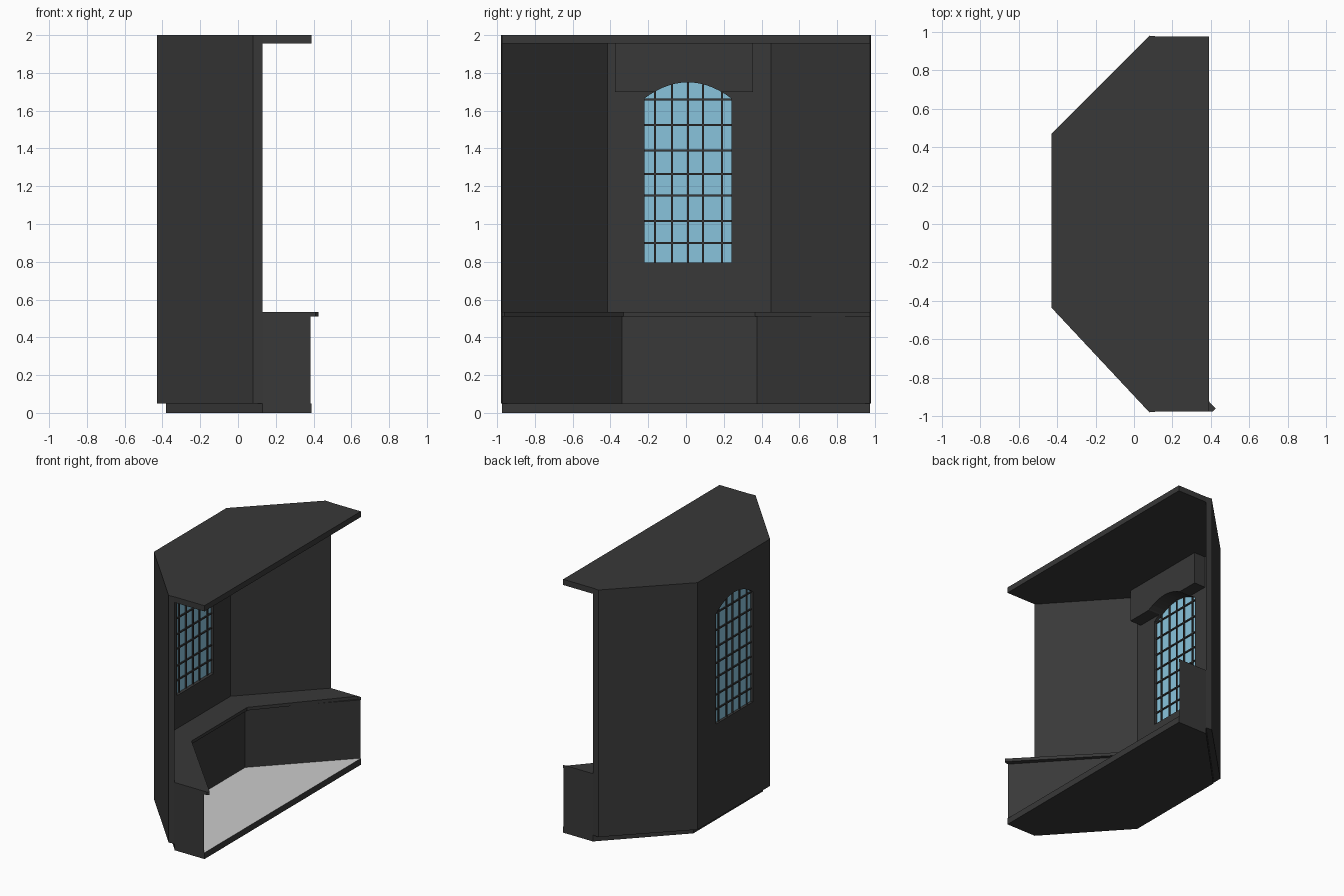
import bpy, bmesh

if "Cube" in bpy.data.objects:
    bpy.data.objects.remove(bpy.data.objects["Cube"])


def material(name, rgb):
    m = bpy.data.materials.new(name)
    m.diffuse_color = (*rgb, 1)
    m.use_nodes = True
    m.node_tree.nodes["Principled BSDF"].inputs["Base Color"].default_value = m.diffuse_color
    return m


DARK = material("dark_paint", (0.04, 0.04, 0.04))
GLASS = material("blue_glass", (0.25, 0.55, 0.72))
PALE = material("pale_floor", (0.6, 0.6, 0.6))


def prism(name, outline, lo, hi, axis="z", mat=DARK):
    """Extrude a 2D outline along z (outline is x,y) or along x (outline is y,z)."""
    bm = bmesh.new()
    place = (lambda a, b: (a, b, lo)) if axis == "z" else (lambda a, b: (lo, a, b))
    face = bm.faces.new([bm.verts.new(place(a, b)) for a, b in outline])
    new = bmesh.ops.extrude_face_region(bm, geom=[face])["geom"]
    step = (0, 0, hi - lo) if axis == "z" else (hi - lo, 0, 0)
    bmesh.ops.translate(bm, vec=step, verts=[v for v in new if isinstance(v, bmesh.types.BMVert)])
    bmesh.ops.recalc_face_normals(bm, faces=bm.faces)
    me = bpy.data.meshes.new(name)
    bm.to_mesh(me)
    bm.free()
    me.materials.append(mat)
    ob = bpy.data.objects.new(name, me)
    bpy.context.collection.objects.link(ob)
    return ob


def box(name, x, y, z):
    return prism(name, [(x[0], y[0]), (x[1], y[0]), (x[1], y[1]), (x[0], y[1])], *z)


# Plan lines of the bay, open towards +x
inner = [(0.13, -0.975), (-0.38, -0.415), (-0.38, 0.45), (0.13, 0.975)]
outer = [(0.08, 0.98), (-0.43, 0.47), (-0.43, -0.435), (0.08, -0.98)]
slab = inner + [(0.39, 0.975), (0.39, -0.975)]

# Floor with a pale top, and ceiling
floor = prism("floor", slab, 0, 0.05)
floor.data.materials.append(PALE)
for p in floor.data.polygons:
    if p.normal.z > 0.9:
        p.material_index = 1
prism("ceiling", slab, 1.955, 2.0)

# Three-sided wall with an arched window opening
wall = prism("bay_wall", inner + outer, 0.05, 2.0)
Y0, Y1, Z0 = -0.22, 0.24, 0.795
MID, HALF = (Y0 + Y1) / 2, (Y1 - Y0) / 2


def arch(y):
    return 1.665 + 0.085 * (1 - ((y - MID) / HALF) ** 2)


arc_pts = [(y, arch(y)) for y in [Y0 + (Y1 - Y0) * i / 14 for i in range(15)]]
window = [(Y1, Z0), (Y0, Z0)] + arc_pts
cutter = prism("window_cutter", window, -0.6, -0.3, "x")
cutter.hide_render = True
cutter.hide_viewport = True
cut = wall.modifiers.new("window_opening", "BOOLEAN")
cut.object = cutter
cut.operation = "DIFFERENCE"
cut.solver = "EXACT"

# Glass pane and glazing bars
prism("window_glass", window, -0.41, -0.405, "x", GLASS)
for i, y in enumerate((-0.165, -0.075, 0.01, 0.09, 0.19)):
    box(f"vertical_bar_{i}", (-0.42, -0.395), (y - 0.005, y + 0.005), (Z0, arch(y)))
for i, z in enumerate((0.9, 1.015, 1.15, 1.265, 1.39, 1.525, 1.66)):
    box(f"cross_bar_{i}", (-0.42, -0.395), (Y0, Y1), (z - 0.005, z + 0.005))

# Valance with an arched lower edge above the window
curve = [(y, z) for y, z in arc_pts if z > 1.70]
prism("valance", [(-0.375, 1.955), (-0.375, 1.70), (curve[0][0] - 0.01, 1.70)] + curve
      + [(curve[-1][0] + 0.01, 1.70), (0.355, 1.70), (0.355, 1.955)], -0.38, -0.28, "x")

# Bench following the three walls, with an overhanging seat board
prism("bench_base", inner + [(0.385, 0.975), (-0.2, 0.375), (-0.2, -0.34), (0.385, -0.975)], 0.05, 0.51)
prism("seat_board", inner + [(0.39, 0.975), (0.365, 0.975), (-0.175, 0.365), (-0.175, -0.33),
                             (0.425, -0.96), (0.41, -0.975)], 0.51, 0.535)
